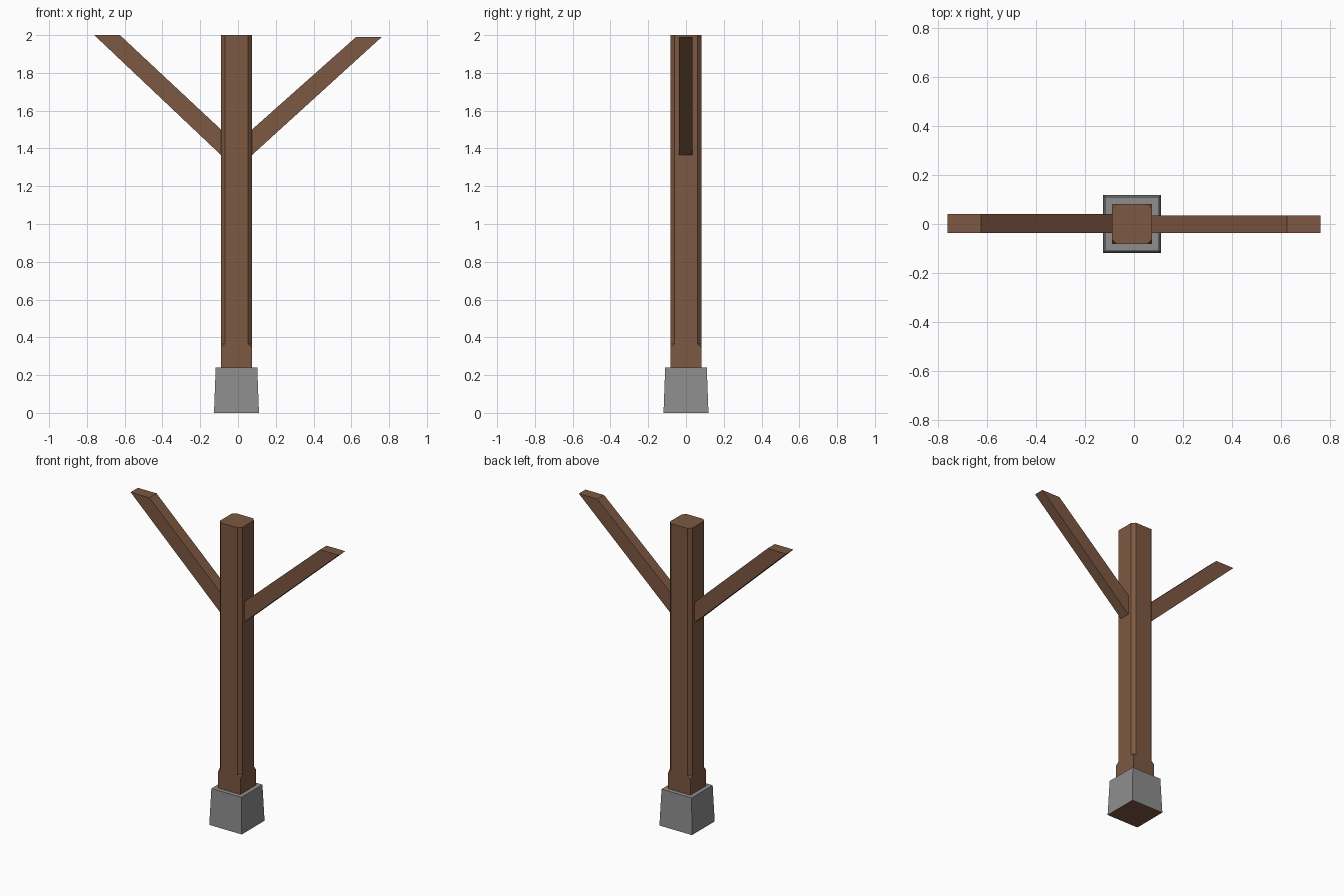
import bpy, bmesh

if "Cube" in bpy.data.objects:
    bpy.data.objects.remove(bpy.data.objects["Cube"])


def material(name, rgb):
    m = bpy.data.materials.new(name)
    m.diffuse_color = (*rgb, 1)
    m.use_nodes = True
    m.node_tree.nodes["Principled BSDF"].inputs["Base Color"].default_value = m.diffuse_color
    return m


WOOD = material("brown wood", (0.205, 0.098, 0.054))
STONE = material("grey stone", (0.27, 0.27, 0.27))
CX = -0.008                      # post axis
H = 0.082                        # post half width
SIGNS = [(-1, -1), (1, -1), (1, 1), (-1, 1)]


def finish(name, bm, *mats):
    bmesh.ops.recalc_face_normals(bm, faces=bm.faces[:])
    me = bpy.data.meshes.new(name)
    bm.to_mesh(me)
    bm.free()
    for m in mats:
        me.materials.append(m)
    ob = bpy.data.objects.new(name, me)
    bpy.context.collection.objects.link(ob)
    return ob


# Tapered stone footing, with a brown underside
bm = bmesh.new()
rings = [[bm.verts.new((CX + sx * r, sy * r, z)) for sx, sy in SIGNS]
         for r, z in ((0.119, 0), (0.110, 0.24))]
for ring in rings:
    bm.faces.new(ring)
for i in range(4):
    j = (i + 1) % 4
    bm.faces.new((rings[0][i], rings[0][j], rings[1][j], rings[1][i]))
for f in bm.faces:
    f.material_index = int(f.calc_center_median().z < 0.01)
finish("stone_footing", bm, STONE, WOOD)

# Square post with stopped chamfers on its four corners
bm = bmesh.new()
C = 0.021


def corners(z):
    return [bm.verts.new((CX + sx * H, sy * H, z)) for sx, sy in SIGNS]


def chamfered(z):
    """Per corner: the vertex next to the previous side, then the next side."""
    out = []
    for k, (sx, sy) in enumerate(SIGNS):
        along_x = (CX + sx * (H - C), sy * H, z)
        along_y = (CX + sx * H, sy * (H - C), z)
        pair = (along_y, along_x) if k % 2 == 0 else (along_x, along_y)
        out.append([bm.verts.new(p) for p in pair])
    return out


foot, stop = corners(0.24), corners(0.345)
low, top = chamfered(0.365), chamfered(2.0)
bm.faces.new(foot)
bm.faces.new([v for pair in top for v in pair])
for i in range(4):
    j = (i + 1) % 4
    bm.faces.new((foot[i], foot[j], stop[j], low[j][0], top[j][0],
                  top[i][1], low[i][1], stop[i]))              # side
    bm.faces.new((low[i][0], low[i][1], top[i][1], top[i][0]))  # chamfer
    bm.faces.new((stop[i], low[i][1], low[i][0]))               # chamfer stop
finish("post", bm, WOOD)


# Slanted braces, cut level at the top and upright against the post
def brace(name, profile, y0, y1):
    bm = bmesh.new()
    a, b = [[bm.verts.new((x, y, z)) for x, z in profile] for y in (y0, y1)]
    bm.faces.new(a)
    bm.faces.new(b)
    for i in range(4):
        j = (i + 1) % 4
        bm.faces.new((a[i], a[j], b[j], b[i]))
    finish(name, bm, WOOD)


brace("left_brace", [(CX - H, 1.365), (CX - H, 1.50), (-0.625, 2.0), (-0.761, 2.0)],
      -0.036, 0.04)
brace("right_brace", [(CX + H, 1.365), (CX + H, 1.50), (0.625, 1.99), (0.761, 1.99)],
      -0.036, 0.034)
